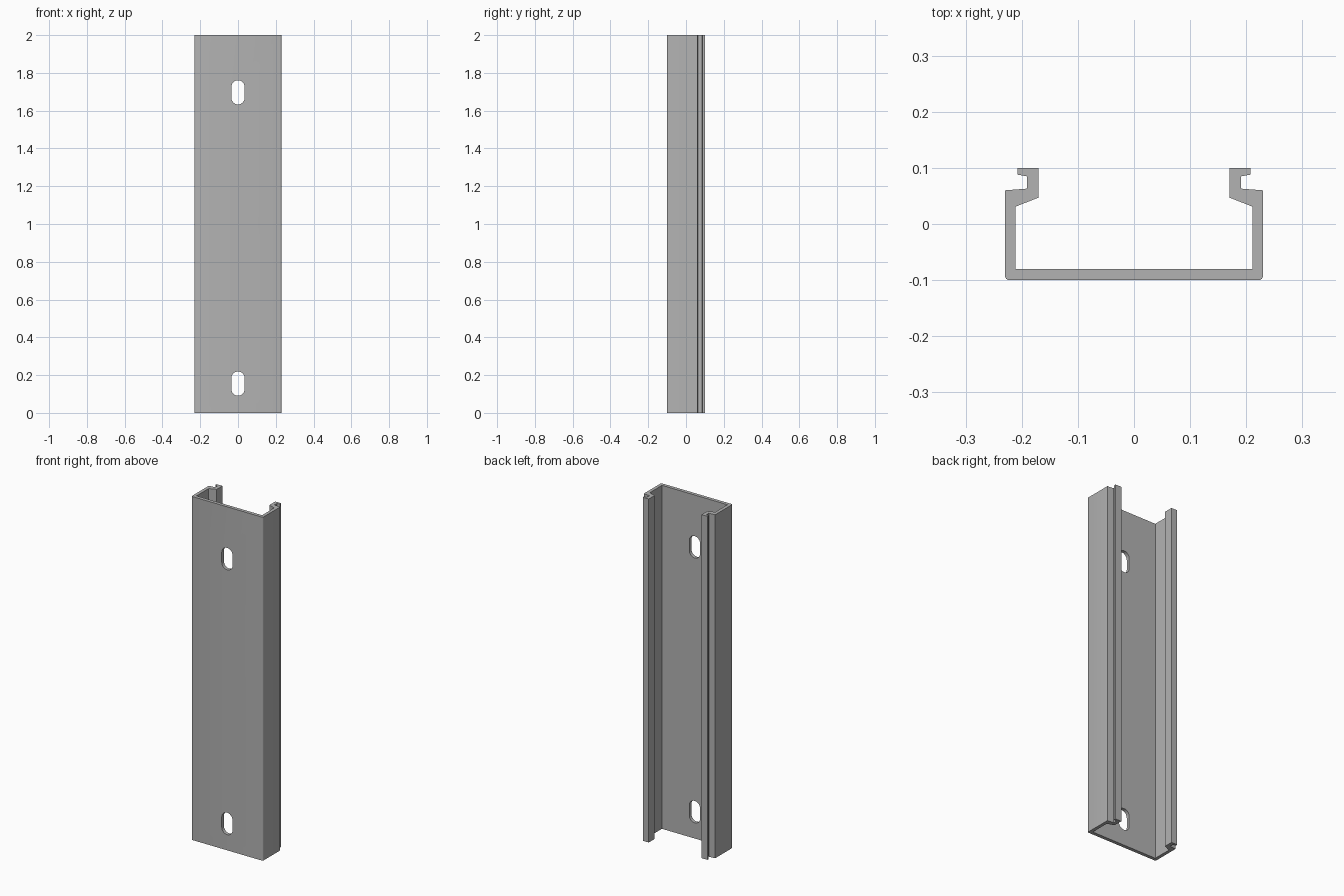
import bpy, bmesh, math

cube = bpy.data.objects.get("Cube")
if cube:
    bpy.data.objects.remove(cube, do_unlink=True)

LENGTH = 2.0

metal = bpy.data.materials.new("grey metal")
metal.use_nodes = True
GREY = (0.45, 0.45, 0.45, 1)
metal.diffuse_color = GREY
metal.node_tree.nodes["Principled BSDF"].inputs["Base Color"].default_value = GREY


def prism(name, outline, direction):
    """Extrude a closed outline along a direction."""
    bm = bmesh.new()
    face = bm.faces.new([bm.verts.new(p) for p in outline])
    new = bmesh.ops.extrude_face_region(bm, geom=[face])["geom"]
    bmesh.ops.translate(bm, vec=direction,
                        verts=[v for v in new if isinstance(v, bmesh.types.BMVert)])
    bmesh.ops.recalc_face_normals(bm, faces=bm.faces)
    mesh = bpy.data.meshes.new(name)
    bm.to_mesh(mesh)
    bm.free()
    mesh.materials.append(metal)
    obj = bpy.data.objects.new(name, mesh)
    bpy.context.collection.objects.link(obj)
    return obj


# Rail section: rounded outer corner, shoulder, notched lip, inner wall
R = 0.008
half = [(0.23 - R + R * math.sin(a), -0.1 + R - R * math.cos(a))
        for a in (i * math.pi / 8 for i in range(5))]
half += [(0.23, 0.06), (0.191, 0.063), (0.191, 0.085), (0.208, 0.088),
         (0.208, 0.1), (0.17, 0.1), (0.17, 0.047), (0.211, 0.031), (0.211, -0.08)]
section = half + [(-x, y) for x, y in reversed(half)]
rail = prism("channel_rail", [(x, y, 0) for x, y in section], (0, 0, LENGTH))


# Mounting slots cut through the web
def slot_outline(z, radius=0.035, straight=0.029, steps=12):
    pts = []
    for end in (0, 1):
        for i in range(steps + 1):
            a = math.pi * (end + i / steps)
            offset = straight if end == 0 else -straight
            pts.append((radius * math.cos(a), -0.15, z + offset + radius * math.sin(a)))
    return pts


for label, z in (("lower", 0.155), ("upper", 1.697)):
    cutter = prism(label + "_slot_cutter", slot_outline(z), (0, 0.12, 0))
    cut = rail.modifiers.new(label + "_slot", 'BOOLEAN')
    cut.operation = 'DIFFERENCE'
    cut.solver = 'EXACT'
    cut.object = cutter
    bpy.context.view_layer.objects.active = rail
    rail.select_set(True)
    bpy.ops.object.modifier_apply(modifier=cut.name)
    bpy.data.objects.remove(cutter, do_unlink=True)

# Smooth the rounded corners and slot ends, keep the folds crisp
bpy.ops.object.select_all(action='DESELECT')
rail.select_set(True)
bpy.context.view_layer.objects.active = rail
bpy.ops.object.shade_smooth_by_angle(angle=math.radians(24))
